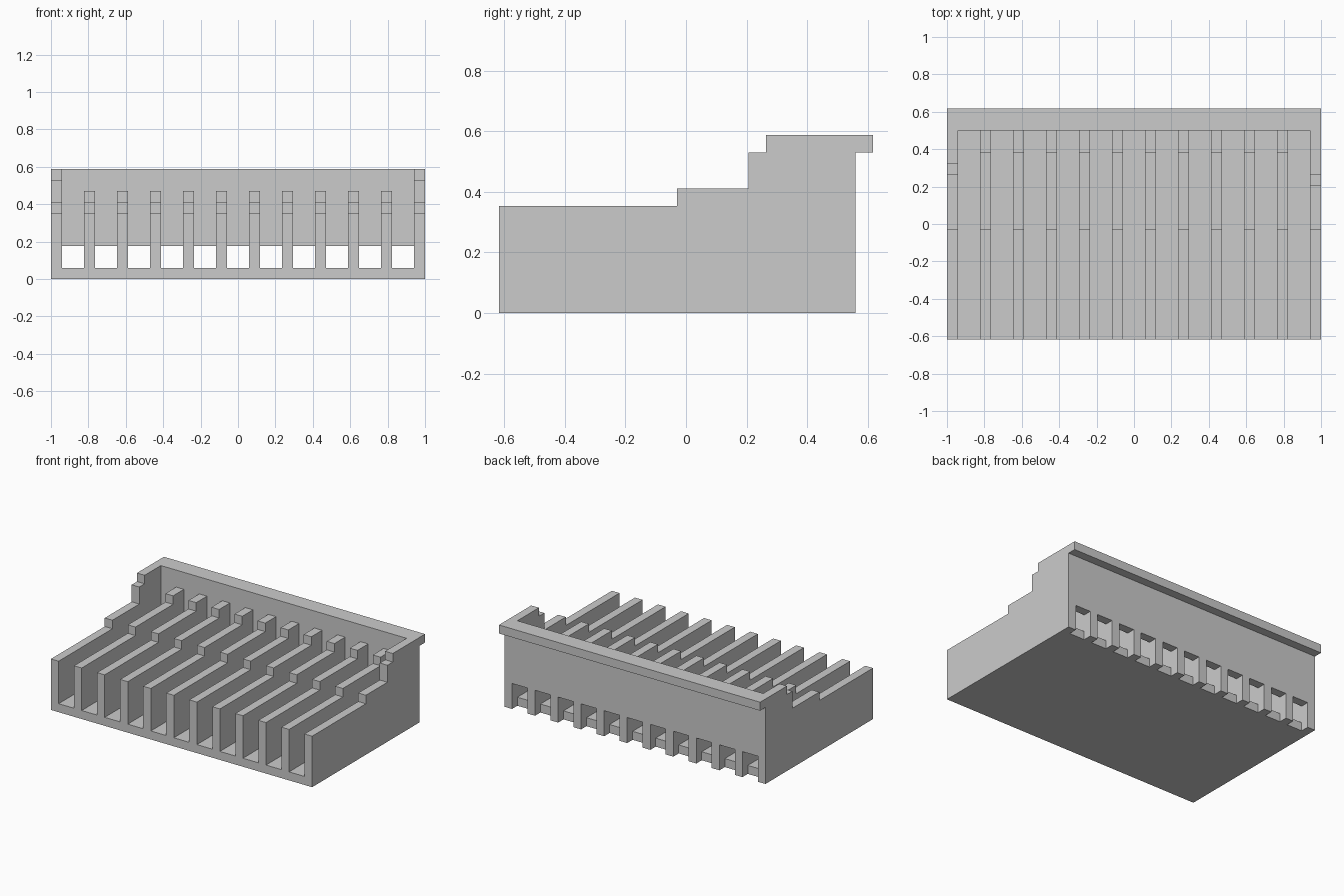
import bpy
import bmesh
from mathutils import Vector

if "Cube" in bpy.data.objects:
    bpy.data.objects.remove(bpy.data.objects["Cube"])

U = 1 / 17  # module: every wall is one unit thick, 34 units wide


def extrude(name, points, to_3d, direction):
    """Extrude a flat outline given in module units."""
    bm = bmesh.new()
    face = bm.faces.new([bm.verts.new(Vector(to_3d(*p)) * U) for p in points])
    res = bmesh.ops.extrude_face_region(bm, geom=[face])
    moved = [g for g in res["geom"] if isinstance(g, bmesh.types.BMVert)]
    bmesh.ops.translate(bm, verts=moved, vec=Vector(direction) * U)
    bmesh.ops.recalc_face_normals(bm, faces=bm.faces[:])
    mesh = bpy.data.meshes.new(name)
    bm.to_mesh(mesh)
    bm.free()
    obj = bpy.data.objects.new(name, mesh)
    bpy.context.collection.objects.link(obj)
    return obj


def side_profile(name, points, x, width):
    """Extrude a (y, z) outline along x."""
    return extrude(name, points, lambda y, z: (x, y, z), (width, 0, 0))


def box_outline(y0, y1, z0, z1):
    return [(y0, z0), (y1, z0), (y1, z1), (y0, z1)]


# Floor, stopping at the back wall
side_profile("floor", box_outline(-10.5, 8.5, 0, 1), -17, 34)

# Overhanging lip along the back
side_profile("back_lip", box_outline(9.5, 10.5, 9, 10), -17, 34)

# Inner dividers, stepped up towards the back
low_steps = [(-10.5, 1), (8.5, 1), (8.5, 8), (6.5, 8), (6.5, 7),
             (-0.5, 7), (-0.5, 6), (-10.5, 6)]
for i in range(1, 11):
    side_profile(f"divider_{i}", low_steps, -17 + 3 * i, 1)

# End walls, the left one stepping up one unit further back
for name, x, s in (("left_end_wall", -17, 4.5), ("right_end_wall", 16, 3.5)):
    steps = [(-10.5, 1), (8.5, 1), (8.5, 10), (s + 1, 10), (s + 1, 9),
             (s, 9), (s, 7), (-0.5, 7), (-0.5, 6), (-10.5, 6)]
    side_profile(name, steps, x, 1)

# Back wall: comb outline with an opening at the foot of every slot
comb = [(17, 10), (-17, 10), (-17, 0)]
for i in range(11):
    a = -16 + 3 * i
    comb += [(a, 0), (a, 3), (a + 2, 3), (a + 2, 0)]
comb.append((17, 0))
extrude("back_wall", comb, lambda x, z: (x, 8.5, z), (0, 1, 0))
